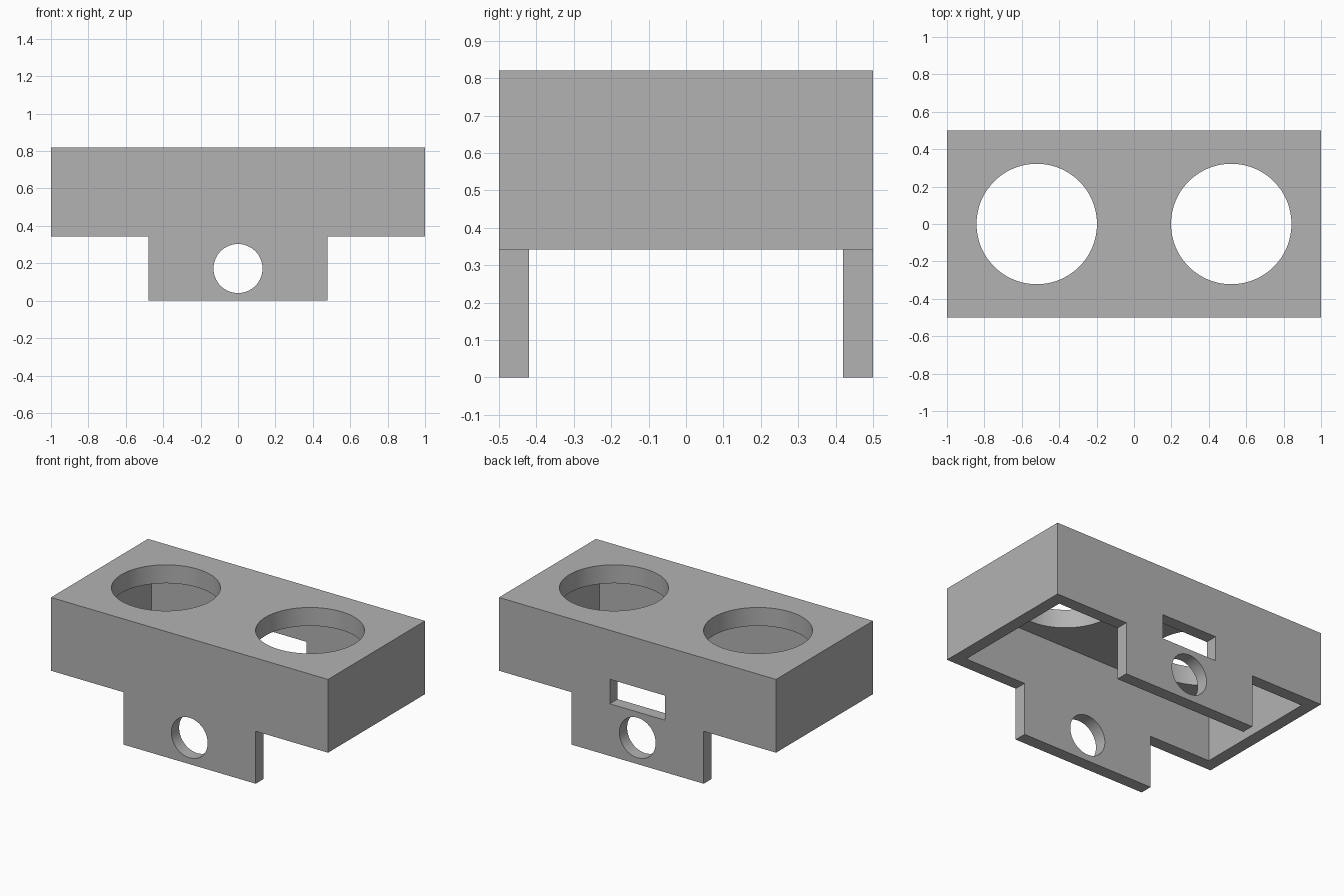
import bpy, bmesh, math
from mathutils import Matrix

cube = bpy.data.objects.get("Cube")
if cube:
    bpy.data.objects.remove(cube, do_unlink=True)

grey = bpy.data.materials.new("plain grey")
grey.use_nodes = True
colour = (0.45, 0.45, 0.45, 1)
grey.diffuse_color = colour
grey.node_tree.nodes["Principled BSDF"].inputs["Base Color"].default_value = colour

HALF_X, HALF_Y, TOP = 1.0, 0.5, 0.82
WALL, ROOF, RIM = 0.08, 0.12, 0.342
TAB = 0.478


def make_object(name, bm):
    bmesh.ops.recalc_face_normals(bm, faces=bm.faces)
    mesh = bpy.data.meshes.new(name)
    bm.to_mesh(mesh)
    bm.free()
    mesh.materials.append(grey)
    obj = bpy.data.objects.new(name, mesh)
    bpy.context.collection.objects.link(obj)
    return obj


def box(name, x, y, z):
    bm = bmesh.new()
    size = [b - a for a, b in (x, y, z)]
    centre = [(a + b) / 2 for a, b in (x, y, z)]
    bmesh.ops.create_cube(bm, size=1, matrix=Matrix.Translation(centre) @ Matrix.Diagonal((*size, 1)))
    return make_object(name, bm)


def cylinder(name, radius, depth, centre, tilt=0):
    bm = bmesh.new()
    bmesh.ops.create_cone(bm, cap_ends=True, segments=96, radius1=radius, radius2=radius, depth=depth,
                          matrix=Matrix.Translation(centre) @ Matrix.Rotation(tilt, 4, 'X'))
    return make_object(name, bm)


# Housing: a T-shaped profile extruded from front to back
half = [(TAB, 0), (TAB, RIM), (HALF_X, RIM), (HALF_X, TOP)]
profile = half + [(-x, z) for x, z in reversed(half)]
bm = bmesh.new()
face = bm.faces.new([bm.verts.new((x, -HALF_Y, z)) for x, z in profile])
extruded = bmesh.ops.extrude_face_region(bm, geom=[face])["geom"]
bmesh.ops.translate(bm, vec=(0, 2 * HALF_Y, 0),
                    verts=[v for v in extruded if isinstance(v, bmesh.types.BMVert)])
housing = make_object("sensor_housing", bm)

# Cutters: open underside, two round top holes, tab holes, rear slot
inner_x, inner_y = HALF_X - WALL, HALF_Y - WALL
cutters = [
    box("cavity_cutter", (-inner_x, inner_x), (-inner_y, inner_y), (-0.2, TOP - ROOF)),
    cylinder("tab_hole_cutter", 0.131, 1.4, (0, 0, 0.172), math.pi / 2),
    box("rear_slot_cutter", (-0.2, 0.2), (0.3, 0.7), (0.34, 0.5)),
]
for side, sign in (("left", 1), ("right", -1)):
    cutters.append(cylinder(side + "_top_hole_cutter", 0.322, 0.4, (sign * 0.52, 0, TOP)))

bpy.context.view_layer.objects.active = housing
for cutter in cutters:
    cut = housing.modifiers.new(cutter.name, 'BOOLEAN')
    cut.operation = 'DIFFERENCE'
    cut.solver = 'EXACT'
    cut.object = cutter
    bpy.ops.object.modifier_apply(modifier=cut.name)
    bpy.data.objects.remove(cutter, do_unlink=True)

# Smooth hole walls, sharp edges kept
bpy.ops.object.select_all(action='DESELECT')
housing.select_set(True)
bpy.ops.object.shade_smooth_by_angle(angle=math.radians(30))
